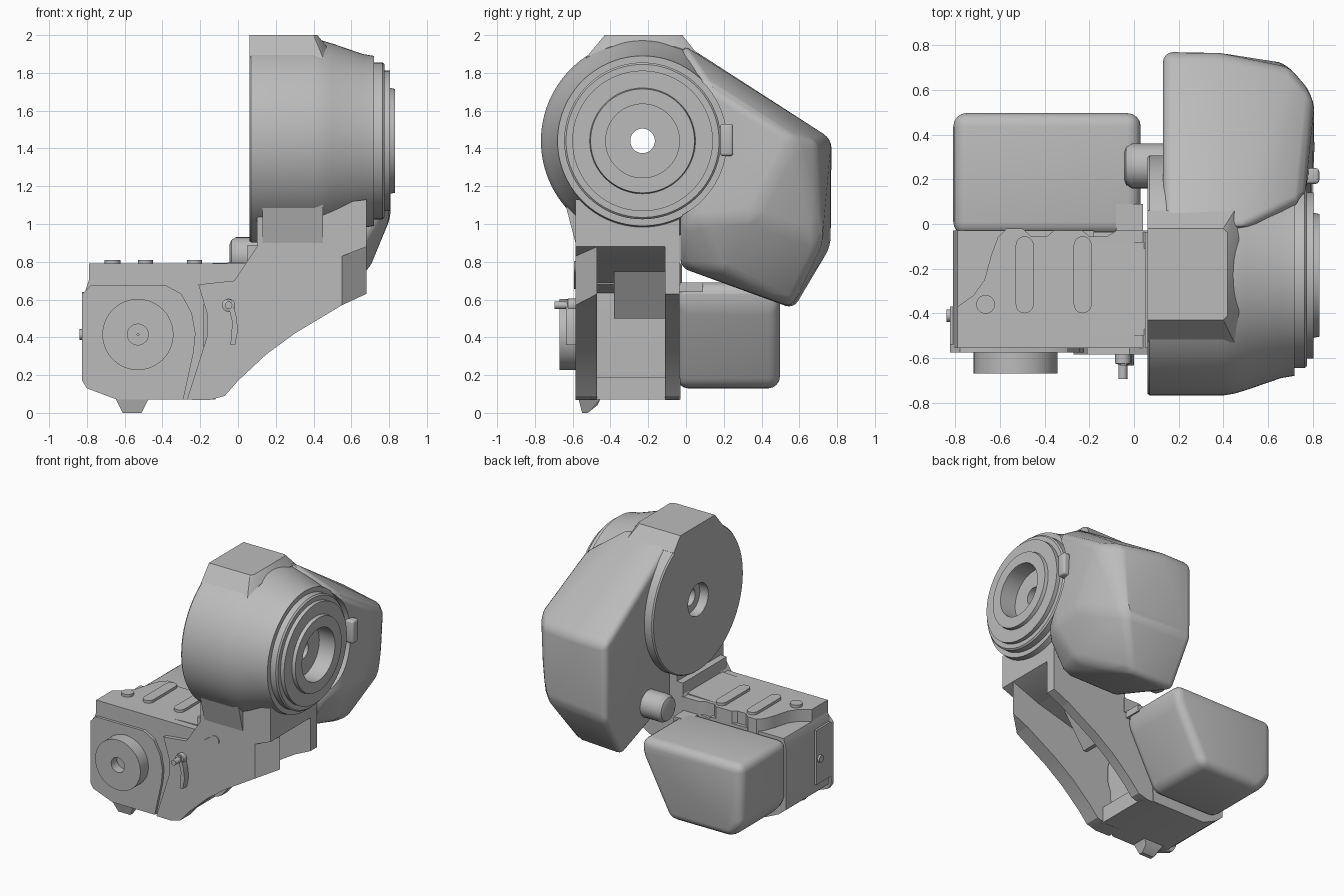
import bpy, bmesh, math
from mathutils import Vector

if "Cube" in bpy.data.objects:
    bpy.data.objects.remove(bpy.data.objects["Cube"])

grey = bpy.data.materials.new("machined grey")
grey.use_nodes = True
grey.diffuse_color = (0.5, 0.5, 0.5, 1)
grey.node_tree.nodes["Principled BSDF"].inputs["Base Color"].default_value = (0.5, 0.5, 0.5, 1)


def finish(name, bm, bevel=0, segments=3, cutter=None):
    bmesh.ops.recalc_face_normals(bm, faces=bm.faces)
    mesh = bpy.data.meshes.new(name)
    bm.to_mesh(mesh)
    bm.free()
    mesh.materials.append(grey)
    ob = bpy.data.objects.new(name, mesh)
    bpy.context.collection.objects.link(ob)
    bpy.ops.object.select_all(action='DESELECT')
    bpy.context.view_layer.objects.active = ob
    ob.select_set(True)
    if bevel:
        mod = ob.modifiers.new("round", 'BEVEL')
        mod.width, mod.segments = bevel, segments
        mod.limit_method, mod.angle_limit = 'ANGLE', math.radians(18)
        bpy.ops.object.modifier_apply(modifier=mod.name)
    if cutter:
        mod = ob.modifiers.new("cut", 'BOOLEAN')
        mod.object, mod.operation, mod.solver = cutter, 'DIFFERENCE', 'EXACT'
        bpy.ops.object.modifier_apply(modifier=mod.name)
    bpy.ops.object.shade_smooth_by_angle(angle=math.radians(30))
    return ob


def place(axis, p, q, d):
    return {'x': (d, p, q), 'y': (p, d, q), 'z': (p, q, d)}[axis]


def prism(name, axis, pts, a, b, bevel=0, segments=3):
    """Flat outline pushed along an axis from a to b."""
    bm = bmesh.new()
    lo = [bm.verts.new(place(axis, p, q, a)) for p, q in pts]
    hi = [bm.verts.new(place(axis, p, q, b)) for p, q in pts]
    bm.faces.new(lo)
    bm.faces.new(hi)
    for i in range(len(pts)):
        j = (i + 1) % len(pts)
        bm.faces.new((lo[i], lo[j], hi[j], hi[i]))
    return finish(name, bm, bevel, segments)


def box(name, x0, x1, y0, y1, z0, z1, bevel=0):
    return prism(name, 'z', [(x0, y0), (x1, y0), (x1, y1), (x0, y1)], z0, z1, bevel)


def hull(name, pts, bevel=0, cutter=None):
    bm = bmesh.new()
    for p in pts:
        bm.verts.new(p)
    out = bmesh.ops.convex_hull(bm, input=bm.verts[:])
    junk = [v for v in out["geom_interior"] if isinstance(v, bmesh.types.BMVert)]
    bmesh.ops.delete(bm, geom=junk, context='VERTS')
    bmesh.ops.dissolve_limit(bm, angle_limit=math.radians(6), verts=bm.verts[:], edges=bm.edges[:])
    return finish(name, bm, bevel, 4, cutter)


def lathe(name, axis, centre, profile, n=72, closed=False, bevel=0):
    """Profile of (distance along axis, radius) turned about the axis."""
    bm = bmesh.new()
    rings = [[bm.verts.new(place(axis, centre[0] + r * math.cos(t), centre[1] + r * math.sin(t), d))
              for t in (2 * math.pi * k / n for k in range(n))] for d, r in profile]
    pairs = list(zip(rings, rings[1:]))
    if closed:
        pairs.append((rings[-1], rings[0]))
    else:
        bm.faces.new(rings[0])
        bm.faces.new(rings[-1])
    for a, b in pairs:
        for i in range(n):
            j = (i + 1) % n
            bm.faces.new((a[i], a[j], b[j], b[i]))
    return finish(name, bm, bevel)


def capsule(p, q, r, n=10):
    """Outline of a rounded slot from p to q."""
    p, q = Vector(p), Vector(q)
    base = math.atan2(q.y - p.y, q.x - p.x)
    out = []
    for c, start in ((q, base - math.pi / 2), (p, base + math.pi / 2)):
        for k in range(n + 1):
            t = start + math.pi * k / n
            out.append((c.x + r * math.cos(t), c.y + r * math.sin(t)))
    return out


# Upper joint drum with stepped rings, recess and through bore
HUB = (-0.23, 1.44)
lathe("joint_drum", 'x', HUB, [
    (0.13, 0.065), (0.13, 0.12), (0.06, 0.12), (0.06, 0.53), (0.07, 0.538), (0.40, 0.538),
    (0.45, 0.53), (0.50, 0.515), (0.66, 0.46), (0.72, 0.45), (0.72, 0.415), (0.765, 0.415),
    (0.775, 0.405), (0.775, 0.372), (0.805, 0.372), (0.805, 0.28), (0.83, 0.275),
    (0.83, 0.195), (0.70, 0.195), (0.70, 0.065)], 96, True)

# Mounting pad on top of the drum
hull("top_pad", [(x, y, z) for x, y, z in (
    (0.06, -0.43, 2), (0.40, -0.43, 2), (0.42, -0.41, 2), (0.42, -0.04, 2), (0.40, -0.02, 2),
    (0.06, -0.02, 2), (0.06, -0.53, 1.88), (0.45, -0.53, 1.88), (0.47, -0.4, 1.94),
    (0.47, -0.06, 1.94), (0.06, 0.06, 1.9), (0.45, 0.06, 1.9), (0.06, -0.23, 1.7), (0.4, -0.23, 1.7))])
for x in (0.12, 0.35):
    for y in (-0.37, -0.08):
        lathe("pad_bolt", 'z', (x, y), [(1.99, 0.014), (2.0, 0.014)], 12)

# Rear drive housing, cleared around the stepped rings
clear = lathe("ring_clearance", 'x', HUB, [(0.715, 0.445), (1.0, 0.445)])
clear.hide_render = True
clear.hide_viewport = False
hull("drive_housing", [
    (0.13, -0.02, 1.96), (0.13, 0.77, 1.45), (0.13, 0.77, 0.88), (0.13, 0.57, 0.55),
    (0.13, 0.10, 0.77), (0.13, -0.03, 0.77),
    (0.50, -0.02, 1.95), (0.76, 0.10, 1.76), (0.81, 0.57, 1.46), (0.36, 0.77, 1.45),
    (0.70, 0.70, 1.43), (0.68, 0.72, 0.90), (0.50, 0.56, 0.56), (0.81, 0.36, 1.04),
    (0.69, 0.20, 0.75), (0.60, -0.03, 0.77), (0.80, 0.10, 1.02), (0.74, -0.03, 1.0)],
    0.045, clear)
bpy.data.objects.remove(clear)

# Small latch beside the rings
box("latch", 0.76, 0.83, 0.18, 0.25, 1.36, 1.53, 0.015)

# Round plug between the drive housing and the lower deck
lathe("cable_plug", 'x', (0.26, 0.83), [(-0.045, 0.06), (-0.035, 0.085), (-0.01, 0.1), (0.2, 0.1)], 40)

# Arm side walls
WALL = [(-0.27, 0.07), (-0.15, 0.068), (-0.07, 0.09), (0, 0.17), (0.15, 0.31), (0.30, 0.42),
        (0.55, 0.57), (0.55, 0.88), (0.10, 0.88), (0.04, 0.79), (-0.02, 0.70),
        (-0.21, 0.68), (-0.165, 0.53), (-0.165, 0.40)]
prism("arm_front_wall", 'y', WALL, -0.585, -0.47)
prism("arm_back_wall", 'y', WALL, -0.11, -0.035)
hull("wall_chamfer", [(x, y, z) for x, y, b in (
    (0.55, -0.585, 0.57), (0.68, -0.47, 0.63), (0.55, -0.47, 0.57)) for z in (b, 0.88)])
prism("back_wall_end", 'y', [(0.55, 0.57), (0.68, 0.63), (0.68, 0.88), (0.55, 0.88)], -0.11, -0.035)

# Neck joining the arm to the drum
prism("neck", 'y', [(0.10, 0.79), (0.45, 0.79), (0.68, 0.88), (0.68, 1.13), (0.12, 1.05), (0.10, 1.03)],
      -0.585, -0.035)
hull("neck_flare", [(x, y, z) for x in (0.13, 0.45) for y, z in (
    (-0.585, 0.90), (-0.64, 1.11), (-0.40, 1.15), (-0.40, 0.90))])
box("neck_step", 0.05, 0.12, -0.555, -0.035, 0.77, 0.89)
prism("arm_web", 'y', [(-0.20, 0.63), (0.12, 0.70), (0.45, 0.79), (0.10, 0.80), (-0.20, 0.79)], -0.5, -0.08)
prism("cross_rib", 'y', [(0.10, 0.50), (0.13, 0.50), (0.32, 0.78), (0.25, 0.78)], -0.38, -0.1)
box("lower_tie", -0.22, -0.12, -0.5, -0.08, 0.07, 0.19)

# Lower joint body and its front cover
prism("joint_body", 'y', [(-0.81, 0.17), (-0.75, 0.12), (-0.64, 0.07), (-0.20, 0.07), (-0.18, 0.40),
                          (-0.18, 0.70), (-0.79, 0.70), (-0.81, 0.64)], -0.555, -0.03)
prism("front_cover", 'y', [(-0.825, 0.17), (-0.80, 0.13), (-0.64, 0.07), (-0.29, 0.07), (-0.235, 0.32),
                           (-0.225, 0.42), (-0.245, 0.53), (-0.30, 0.63), (-0.38, 0.675),
                           (-0.78, 0.675), (-0.825, 0.63)], -0.575, -0.54)
lathe("front_disc", 'y', (-0.53, 0.415), [(-0.56, 0.055), (-0.56, 0.188), (-0.67, 0.188), (-0.67, 0.055),
                                          (-0.60, 0.055), (-0.60, 0.005), (-0.56, 0.005)], 64, True)
prism("side_cover", 'x', [(-0.54, 0.23), (-0.37, 0.23), (-0.37, 0.64), (-0.54, 0.64)], -0.825, -0.79)
lathe("side_knob", 'x', (-0.41, 0.415), [(-0.84, 0.028), (-0.8, 0.028)], 20)
hull("foot", [(x, y, z) for z, x0, x1, y0, y1 in (
    (0, -0.61, -0.51, -0.55, -0.52), (0.04, -0.62, -0.50, -0.55, -0.47), (0.08, -0.65, -0.47, -0.57, -0.45))
    for x in (x0, x1) for y in (y0, y1)])

# Connector, pin and slot on the front wall
prism("connector", 'y', [(-0.04, 0.36), (-0.015, 0.36), (0, 0.44), (-0.01, 0.52), (-0.035, 0.60),
                         (-0.06, 0.60), (-0.03, 0.48)], -0.635, -0.57)
lathe("connector_pin", 'y', (-0.05, 0.57), [(-0.695, 0.02), (-0.63, 0.02), (-0.625, 0.035), (-0.57, 0.035)], 20)
prism("wall_slot", 'y', capsule((0.11, 0.69), (0.22, 0.77), 0.035), -0.592, -0.58)

# Top deck with raised pads
prism("top_deck", 'z', [(-0.79, -0.555), (0.06, -0.555), (0.06, -0.03), (-0.08, -0.03), (-0.12, -0.055),
                        (-0.20, -0.055), (-0.23, -0.03), (-0.36, -0.03), (-0.39, -0.055), (-0.46, -0.055),
                        (-0.50, -0.02), (-0.57, -0.02), (-0.61, -0.06), (-0.64, -0.14), (-0.67, -0.25),
                        (-0.72, -0.32), (-0.79, -0.37)], 0.68, 0.79)
for x in (-0.49, -0.23):
    prism("deck_pad", 'z', capsule((x, -0.36), (x, -0.095), 0.04), 0.78, 0.81)
lathe("deck_button", 'z', (-0.665, -0.36), [(0.78, 0.042), (0.81, 0.042)], 28)
box("cable_bracket", -0.08, 0.04, -0.05, 0.09, 0.64, 0.69)

# Rear motor housing
prism("motor_housing", 'y', [(-0.81, 0.24), (-0.72, 0.13), (-0.20, 0.13), (0.03, 0.57), (0.03, 0.69),
                             (-0.81, 0.69)], -0.05, 0.497, 0.06, 4)
